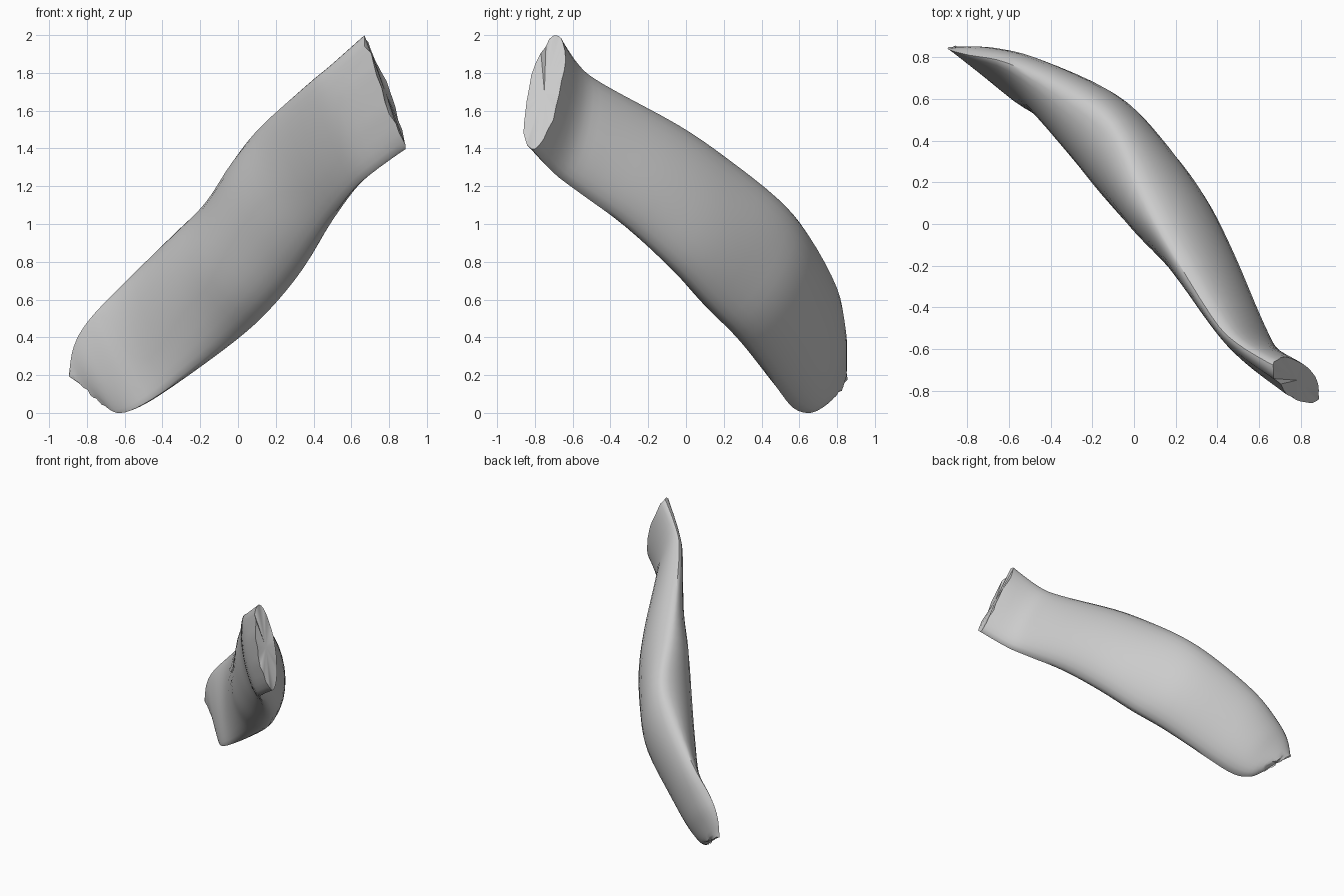
import bpy, bmesh, math, random
from mathutils import Vector

if "Cube" in bpy.data.objects:
    bpy.data.objects.remove(bpy.data.objects["Cube"])

random.seed(4)
SIDES, STEPS = 28, 4
N = Vector((1, 1, 0)).normalized()      # thickness direction of the slab
CAP_N = Vector((.3, .95, -.2)).normalized()   # thickness direction at the cut end

# Cross-sections: upper rim xyz, lower rim xyz, outer and inner reach along N,
# and how far the thickness swings towards the cut end
sections = [
    (.67, -.68, 2.0,   .89, -.82, 1.40,  .11, -.07, 1),
    (.49, -.57, 1.84,  .71, -.70, 1.27,  .06, -.09, .15),
    (.37, -.44, 1.74,  .60, -.57, 1.17,  .11, -.08, 0),
    (.14, -.06, 1.53,  .46, -.31, .98,   .25, -.03, 0),
    (.01, .19, 1.36,   .32, -.05, .75,   .34, -.025, 0),
    (-.12, .47, 1.14,  .15, .15, .54,    .385, -.01, 0),
    (-.31, .62, .96,   -.04, .31, .37,   .38, .015, 0),
    (-.60, .77, .69,   -.36, .48, .135,  .255, .035, 0),
    (-.79, .81, .49,   -.54, .57, .025,  .165, 0, 0),
    (-.87, .83, .35,   -.64, .66, .0,    .09, -.015, 0),
    (-.895, .84, .20,  -.71, .73, .04,   .04, -.005, 0),
]


def catmull(a, b, c, d, t):
    return [.5 * (2*q + (r-p)*t + (2*p-5*q+4*r-s)*t*t + (3*q-p-3*r+s)*t**3)
            for p, q, r, s in zip(a, b, c, d)]


def ring(s):
    top, low = Vector(s[:3]), Vector(s[3:6])
    mid, half = (top + low) / 2, (top - low) / 2
    side = N.lerp(CAP_N, s[8])
    pts = []
    for i in range(SIDES):
        a = 2 * math.pi * i / SIDES
        sn = math.sin(a)
        reach = (s[6] if sn > 0 else s[7]) - mid.dot(N)
        # slightly pinched ellipse gives the visible rims
        pts.append(mid + half * math.cos(a) + side * reach * abs(sn) ** 1.1)
    return pts


# Smooth run of sections along the curved body
rows = []
last = len(sections) - 1
for k in range(last):
    around = [sections[min(max(k + o, 0), last)] for o in (-1, 0, 1, 2)]
    rows += [ring(catmull(*around, j / STEPS)) for j in range(STEPS)]
rows.append(ring(sections[-1]))

# Ragged torn edges at both ends, with short grooves on the front by the cut
axis = Vector((1, -1, 1)).normalized()
for row in (rows[0], rows[-1]):
    for p in row:
        p += axis * random.uniform(-.012, .012)
for i in range(SIDES // 2 + 2, SIDES - 1):
    depth = random.uniform(-.004, .014)
    for k, row in enumerate(rows[:4]):
        row[i] += N * depth * (1 - k / 4)
for row in rows:
    for p in row:
        p.z = min(max(p.z, 0), 2)

bm = bmesh.new()
verts = [[bm.verts.new(p) for p in row] for row in rows]
for r0, r1 in zip(verts, verts[1:]):
    for i in range(SIDES):
        j = (i + 1) % SIDES
        bm.faces.new((r0[i], r0[j], r1[j], r1[i]))

# Uneven caps
for row in (verts[0], verts[-1]):
    centre = bm.verts.new(sum((v.co for v in row), Vector()) / SIDES)
    for i in range(SIDES):
        bm.faces.new((row[i], row[(i + 1) % SIDES], centre))
bmesh.ops.recalc_face_normals(bm, faces=bm.faces)

mesh = bpy.data.meshes.new("twisted_slab")
bm.to_mesh(mesh)
bm.free()
slab = bpy.data.objects.new("twisted_slab", mesh)
bpy.context.collection.objects.link(slab)
bpy.context.view_layer.objects.active = slab
slab.select_set(True)
bpy.ops.object.shade_smooth_by_angle(angle=math.radians(40))
